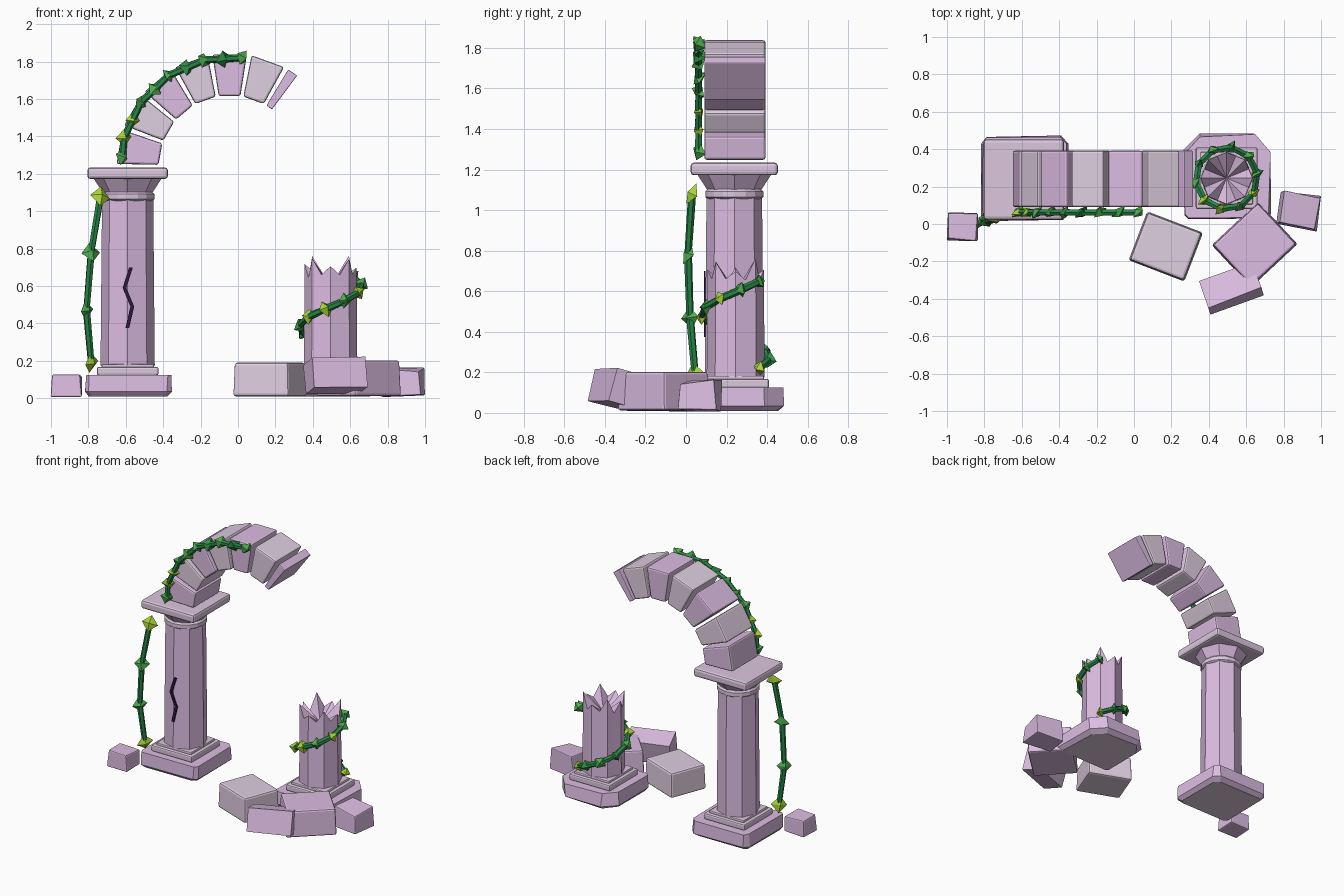
import bpy, bmesh, math, random
from mathutils import Vector, Matrix

random.seed(4)
cube = bpy.data.objects.get("Cube")
if cube:
    bpy.data.objects.remove(cube)


def material(name, color):
    m = bpy.data.materials.new(name)
    m.use_nodes = True
    m.diffuse_color = (*color, 1)
    m.node_tree.nodes["Principled BSDF"].inputs["Base Color"].default_value = (*color, 1)
    return m


PURPLE = material("purple stone", (0.72, 0.51, 0.76))
PALE = material("pale stone", (0.74, 0.62, 0.75))
TRIM = material("trim stone", (0.71, 0.57, 0.73))
CRACK = material("crack dark", (0.025, 0.008, 0.06))
VINE = material("vine green", (0.02, 0.24, 0.06))
LEAVES = [material("leaf green", (0.08, 0.42, 0.08)),
          material("leaf lime", (0.40, 0.66, 0.04)),
          material("leaf deep green", (0.03, 0.30, 0.06))]
GREEN, LIME, DEEP = range(3)


def finish(name, bm, mats, bevel=0, segments=1):
    bmesh.ops.recalc_face_normals(bm, faces=bm.faces)
    me = bpy.data.meshes.new(name)
    bm.to_mesh(me)
    bm.free()
    for m in mats if isinstance(mats, list) else [mats]:
        me.materials.append(m)
    ob = bpy.data.objects.new(name, me)
    bpy.context.collection.objects.link(ob)
    if bevel:
        mod = ob.modifiers.new("worn edges", "BEVEL")
        mod.width, mod.segments = bevel, segments
    return ob


def bridge(bm, a, b):
    """Quads between two closed rings of vertices."""
    for i in range(len(a)):
        j = (i + 1) % len(a)
        bm.faces.new((a[i], a[j], b[j], b[i]))


def block(name, loc, size, mat, rot=(0, 0, 0), bevel=0.0, jitter=0.0, taper=1.0):
    """Stone box with optional narrowed top and uneven corners."""
    bm = bmesh.new()
    bmesh.ops.create_cube(bm, size=1)
    spin = Matrix.Rotation(rot[2], 3, 'Z') @ Matrix.Rotation(rot[1], 3, 'Y') @ Matrix.Rotation(rot[0], 3, 'X')
    for v in bm.verts:
        k = taper if v.co.z > 0 else 1
        p = Vector((v.co.x * size[0] * k, v.co.y * size[1] * k, v.co.z * size[2]))
        p += Vector([random.uniform(-jitter, jitter) for _ in range(3)])
        v.co = spin @ p + Vector(loc)
    return finish(name, bm, mat, bevel, 2)


def lathe(name, x, y, profile, mat, sides=8):
    """Stacked polygon rings from (radius, height) pairs, closed at both ends."""
    bm = bmesh.new()
    rings = [[bm.verts.new((x + r * math.cos(math.tau * i / sides),
                            y + r * math.sin(math.tau * i / sides), z))
              for i in range(sides)] for r, z in profile]
    for a, b in zip(rings, rings[1:]):
        bridge(bm, a, b)
    bm.faces.new(rings[0])
    bm.faces.new(rings[-1])
    return finish(name, bm, mat)


def base(name, x, y, chip):
    """Rough foundation slab with chipped corners, then a two-step plinth."""
    bm = bmesh.new()
    c = 0.23 - chip
    outline = [(-.235, -.2), (-.215, -.22), (.215, -.22), (.235, -.2),
               (.235, c), (c, .235), (-c, .235), (-.23, c)]
    rings = []
    for z, s in ((0.01, 0.87), (0.035, 0.99), (0.125, 0.97)):
        rings.append([bm.verts.new((x + s * px + random.uniform(-.008, .008),
                                    y + s * py + random.uniform(-.008, .008), z))
                      for px, py in outline])
    for a, b in zip(rings, rings[1:]):
        bridge(bm, a, b)
    bm.faces.new(rings[0]).material_index = 1
    bm.faces.new(rings[-1])
    finish(name + "_foundation", bm, [PURPLE, PALE])
    block(name + "_plinth", (x, y, 0.145), (0.33, 0.33, 0.045), TRIM, bevel=0.01)
    block(name + "_plinth_step", (x, y, 0.172), (0.28, 0.28, 0.022), TRIM, bevel=0.006)


# Whole column
CX, CY = -0.59, 0.238
base("column", CX, CY, 0.03)
lathe("column_shaft", CX, CY, [(0.145, 0.175), (0.137, 1.07)], PURPLE)
lathe("column_collar", CX, CY, [(0.13, 1.055), (0.143, 1.064), (0.143, 1.092), (0.132, 1.103)], TRIM, 16)
lathe("capital_flare", CX, CY, [(0.13, 1.095), (0.182, 1.175)], PURPLE)
block("capital_slab", (CX, CY, 1.203), (0.43, 0.43, 0.062), TRIM, bevel=0.016)

# Broken column with a jagged, hollowed top
BX, BY = 0.495, 0.245
base("broken_column", BX, BY, 0.08)
bm = bmesh.new()
low, high = [], []
for i in range(16):
    a = math.tau * i / 16
    r = 0.143 if i % 2 == 0 else 0.143 * math.cos(math.pi / 8)
    z = (0.71, 0.655, 0.755, 0.655)[i % 4] + random.uniform(-0.015, 0.01)
    low.append(bm.verts.new((BX + r * math.cos(a), BY + r * math.sin(a), 0.175)))
    high.append(bm.verts.new((BX + 0.97 * r * math.cos(a), BY + 0.97 * r * math.sin(a), z)))
bridge(bm, low, high)
hub = bm.verts.new((BX, BY, 0.6))
for i in range(16):
    bm.faces.new((high[i], high[(i + 1) % 16], hub))
bm.faces.new(low)
finish("broken_column_shaft", bm, PURPLE)

# Arch stones, the last one split to a sliver
AX, AZ, R_IN, R_OUT = -0.045, 1.24, 0.38, 0.605
for n in range(7):
    start, end = 178.8 - 20 * n, 161.2 - 20 * n
    if n == 6:
        end = start - 5.5
    bm = bmesh.new()
    sides = []
    for y in (0.09, 0.392):
        sides.append([bm.verts.new((AX + r * math.cos(math.radians(a)), y,
                                    AZ + r * math.sin(math.radians(a))))
                      for r, a in ((R_IN, start), (R_OUT, start), (R_OUT, end), (R_IN, end))])
    bridge(bm, *sides)
    bm.faces.new(sides[0])
    bm.faces.new(sides[1])
    finish(f"arch_stone_{n + 1}", bm, PALE if n % 2 else PURPLE, 0.012 if n < 6 else 0.005, 2)

# Fallen stones
rad = math.radians
block("fallen_pale_stone", (0.17, -0.12, 0.1), (0.32, 0.28, 0.18), PALE, (0, 0, rad(-21)), 0.014, 0, 0.96)
block("fallen_large_stone", (0.645, -0.11, 0.107), (0.31, 0.34, 0.19), PURPLE, (0, 0, rad(-47)), 0.012, 0, 0.96)
block("fallen_long_stone", (0.52, -0.345, 0.12), (0.30, 0.15, 0.165), PURPLE, (rad(-15), 0, rad(20)), 0, 0.004)
block("rubble_left_side", (0.885, 0.07, 0.082), (0.22, 0.19, 0.143), PURPLE, (0, 0, rad(-8)), 0.006, 0.012, 0.9)
block("rubble_right_side", (-0.917, -0.015, 0.067), (0.165, 0.15, 0.112), PURPLE, (0, 0, rad(-3)), 0.008, 0.005, 0.95)

# Zigzag crack on the column
bm = bmesh.new()
rows = []
for x, z in [(-.572, .70), (-.607, .59), (-.565, .49), (-.592, .375)]:
    rows.append([bm.verts.new((x + s * 0.01, y, z))
                 for s, y in ((-1, 0.088), (1, 0.088), (1, 0.097), (-1, 0.097))])
for a, b in zip(rows, rows[1:]):
    bridge(bm, a, b)
bm.faces.new(rows[0])
bm.faces.new(rows[-1])
finish("column_crack", bm, CRACK)


def vine(name, points, colors, leaf):
    """Six-sided stem segments with square folded leaves at the joints."""
    points = [Vector(p) for p in points]
    bm = bmesh.new()
    for a, b in zip(points, points[1:]):
        d = b - a
        m = Matrix.Translation((a + b) / 2) @ d.to_track_quat('Z', 'Y').to_matrix().to_4x4()
        bmesh.ops.create_cone(bm, cap_ends=True, segments=6, radius1=0.02, radius2=0.018,
                              depth=d.length + 0.012, matrix=m)
    finish(name + "_stem", bm, VINE)
    bm = bmesh.new()
    for p, color in zip(points, colors):
        s = leaf * random.uniform(0.9, 1.1)
        turn = Matrix.Rotation(random.uniform(0.3, 1.0), 3, 'Z') @ \
            Matrix.Rotation(random.uniform(-0.5, 0.3), 3, 'X') @ \
            Matrix.Rotation(random.uniform(0, math.tau), 3, 'Y')
        ring = [(-s, .008, 0), (0, -.004, -s), (s, .008, 0), (0, -.004, s)]
        v = [bm.verts.new(p + turn @ Vector(c)) for c in ring]
        tips = [bm.verts.new(p + turn @ Vector((0, y, 0))) for y in (-.026, .026)]
        for i in range(4):
            for tip in tips:
                bm.faces.new((v[i], v[(i + 1) % 4], tip)).material_index = color
    finish(name + "_leaves", bm, LEAVES)


# Hanging vine, arch vine and the vine winding round the broken column
vine("hanging_vine", [(-.735, .03, 1.08), (-.785, .01, .78), (-.81, .02, .47), (-.785, .045, .19)],
     [LIME, GREEN, GREEN, LIME], 0.056)
arch_points = []
for n in range(10):
    a = math.radians(175 - n * 10.2)
    r = 0.575 + 0.01 * (n % 2)
    arch_points.append((AX + r * math.cos(a), 0.062, AZ + r * math.sin(a)))
vine("arch_vine", arch_points,
     [GREEN, LIME, LIME, GREEN, GREEN, GREEN, DEEP, GREEN, DEEP, GREEN], 0.046)
helix = []
for n in range(11):
    a = math.radians(45 + 36 * n)
    helix.append((BX + 0.166 * math.cos(a), BY + 0.166 * math.sin(a), 0.22 + 0.043 * n))
vine("winding_vine", helix,
     [LIME, DEEP, GREEN, DEEP, GREEN, LIME, LIME, GREEN, LIME, GREEN, GREEN], 0.042)
